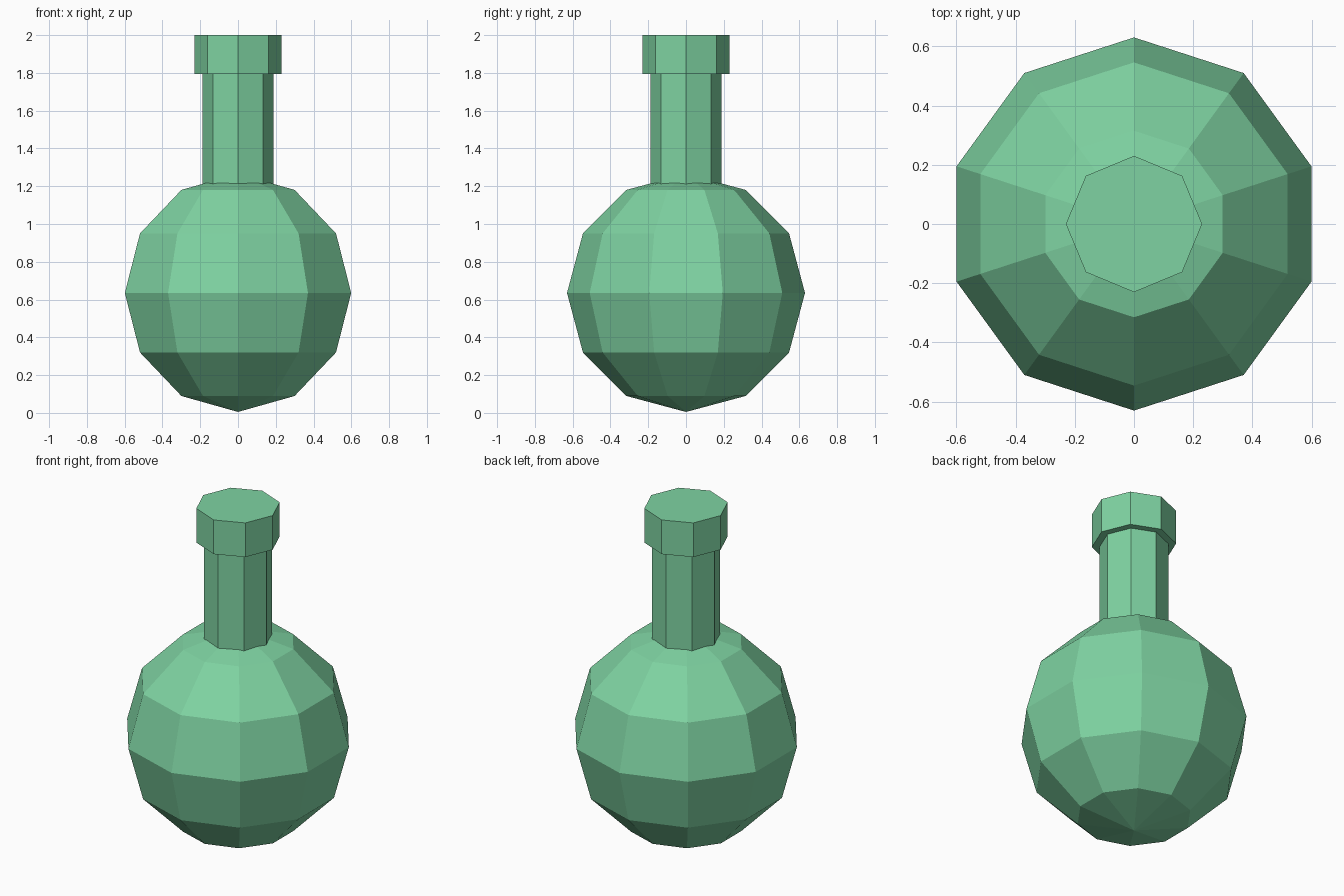
import bpy
import math

if "Cube" in bpy.data.objects:
    bpy.data.objects.remove(bpy.data.objects["Cube"], do_unlink=True)

# Single flat green for the whole bottle
green = bpy.data.materials.new("bottle green")
green.use_nodes = True
colour = (0.21, 0.65, 0.36, 1.0)
green.diffuse_color = colour
green.node_tree.nodes["Principled BSDF"].inputs["Base Color"].default_value = colour


def finish(name):
    """Name the new part, colour it and keep its facets flat."""
    part = bpy.context.object
    part.name = name
    part.data.materials.append(green)
    bpy.ops.object.shade_flat()
    return part


def octagon_prism(name, radius, bottom, top):
    """Eight-sided prism with corners on the x and y axes."""
    bpy.ops.mesh.primitive_cylinder_add(
        vertices=8, radius=radius, depth=top - bottom,
        location=(0, 0, (bottom + top) / 2))
    return finish(name)


# Round faceted body, with corners on the x axis
bpy.ops.mesh.primitive_uv_sphere_add(
    segments=10, ring_count=6, radius=0.63, location=(0, 0, 0.635))
finish("body")

# Straight neck, sunk into the body, and the wider stopper above it
octagon_prism("neck", 0.188, 1.1, 1.8)
octagon_prism("stopper", 0.23, 1.795, 2.0)
